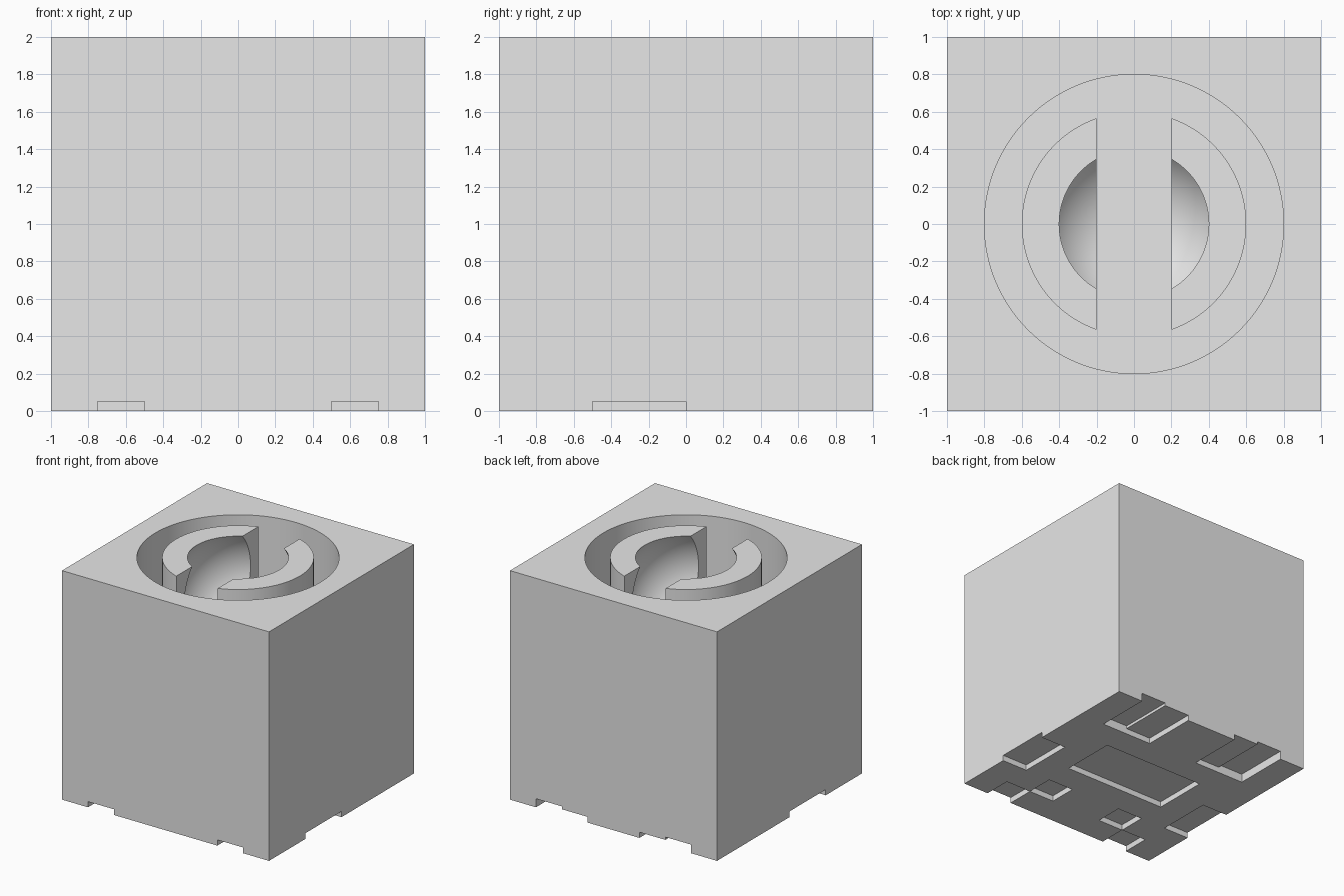
import bpy
import math

if "Cube" in bpy.data.objects:
    bpy.data.objects.remove(bpy.data.objects["Cube"], do_unlink=True)

grey = bpy.data.materials.new("plain_grey")
grey.use_nodes = True
grey.diffuse_color = (0.8, 0.8, 0.8, 1)
grey.node_tree.nodes["Principled BSDF"].inputs["Base Color"].default_value = (0.8, 0.8, 0.8, 1)


def box(name, x0, x1, y0, y1, z0, z1):
    bpy.ops.mesh.primitive_cube_add(
        size=1, location=((x0 + x1) / 2, (y0 + y1) / 2, (z0 + z1) / 2))
    ob = bpy.context.object
    ob.name = name
    ob.scale = (x1 - x0, y1 - y0, z1 - z0)
    bpy.ops.object.transform_apply(location=True, rotation=False, scale=True)
    return ob


def cylinder(name, radius, z0, z1):
    bpy.ops.mesh.primitive_cylinder_add(
        vertices=128, radius=radius, depth=z1 - z0, location=(0, 0, (z0 + z1) / 2))
    ob = bpy.context.object
    ob.name = name
    bpy.ops.object.transform_apply(location=True, rotation=False, scale=False)
    return ob


def cut(target, cutter):
    """Subtract the cutter, then remove it."""
    mod = target.modifiers.new("cut", 'BOOLEAN')
    mod.operation = 'DIFFERENCE'
    mod.solver = 'EXACT'
    mod.object = cutter
    cutter.hide_render = True
    bpy.context.view_layer.objects.active = target
    bpy.ops.object.modifier_apply(modifier=mod.name)
    bpy.data.objects.remove(cutter, do_unlink=True)


def finish(ob):
    ob.data.materials.clear()
    ob.data.materials.append(grey)
    bpy.ops.object.select_all(action='DESELECT')
    ob.select_set(True)
    bpy.context.view_layer.objects.active = ob
    bpy.ops.object.shade_smooth_by_angle(angle=math.radians(30))


TOP, FLOOR = 2.0, 1.0
SHALLOW, DEEP = 0.05, 0.075
OUT = 1.1   # cutters overshoot the outer faces

# Main block with a round well in the top
block = box("block", -1, 1, -1, 1, 0, TOP)
cut(block, cylinder("well_cutter", 0.8, FLOOR, TOP + 0.1))

# Central recess underneath
cut(block, box("centre_recess_cutter", -0.5, 0.5, -0.25, 0.25, -0.1, SHALLOW))

# Mirrored recesses underneath: x range, y range, depth
recesses = [
    (0.5, 0.75, -OUT, -0.75, SHALLOW),    # front notch
    (0.25, 0.5, -0.75, -0.5, SHALLOW),    # inner square
    (0.75, OUT, -0.5, 0, SHALLOW),        # side notch
    (0.25, 0.75, 0.5, OUT, SHALLOW),      # back notch
    (0.5, 0.75, 0.5, OUT, DEEP),          # deeper half of back notch
]
for x0, x1, y0, y1, depth in recesses:
    for lo, hi in ((x0, x1), (-x1, -x0)):
        cut(block, box("recess_cutter", lo, hi, y0, y1, -0.1, depth))
finish(block)

# Core post in the well, hollowed by a sphere and split by a slot
core = cylinder("split_core", 0.6, FLOOR, TOP)
bpy.ops.mesh.primitive_uv_sphere_add(segments=128, ring_count=64, radius=0.5, location=(0, 0, 1.7))
cut(core, bpy.context.object)
cut(core, box("slot_cutter", -0.2, 0.2, -0.8, 0.8, FLOOR - 0.1, TOP + 0.1))
finish(core)
